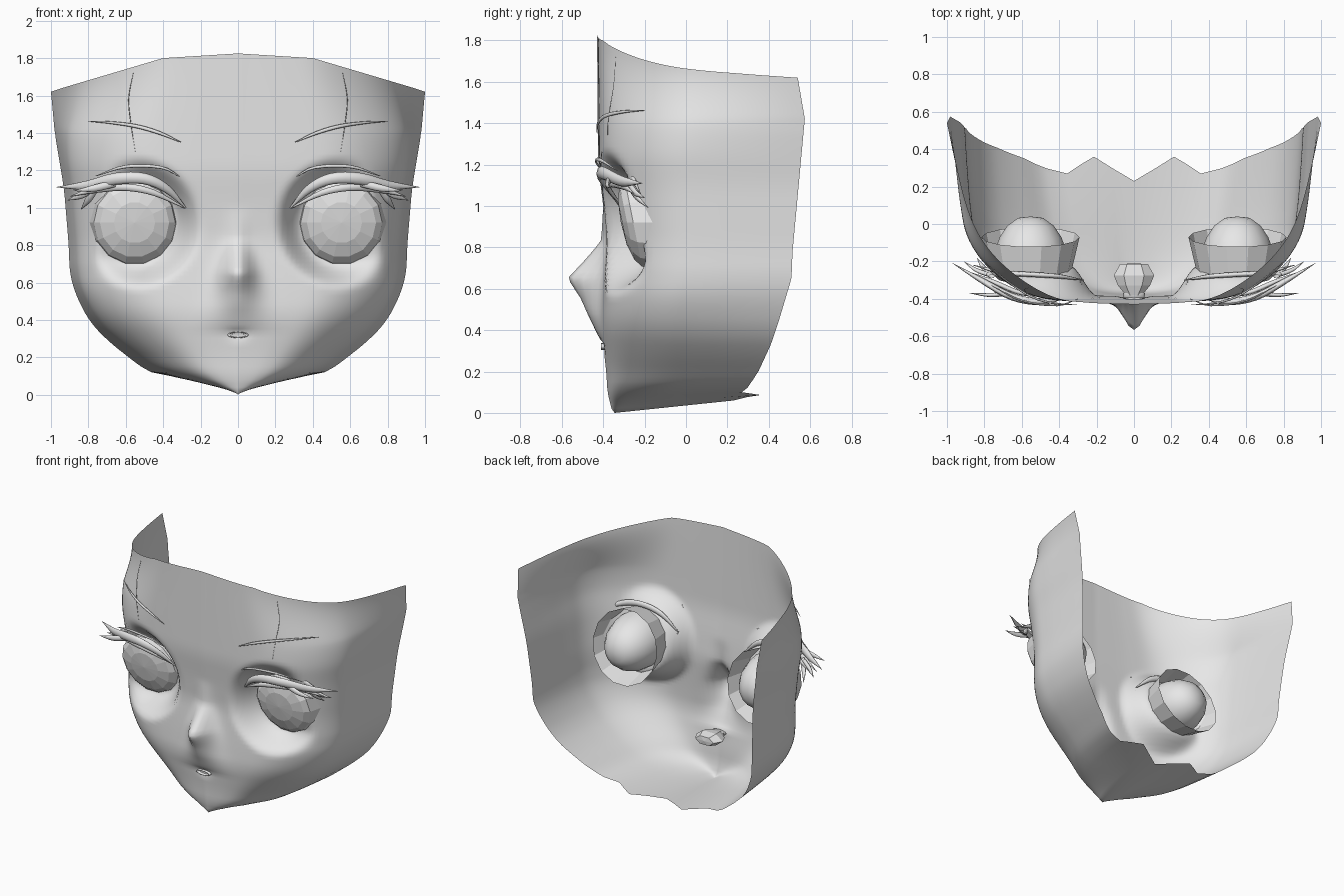
import bpy, bmesh, math
from mathutils import Vector

if "Cube" in bpy.data.objects:
    bpy.data.objects.remove(bpy.data.objects["Cube"])

GREY = (0.8, 0.8, 0.8, 1)
plaster = bpy.data.materials.new("plain grey")
plaster.use_nodes = True
plaster.diffuse_color = GREY
plaster.node_tree.nodes["Principled BSDF"].inputs["Base Color"].default_value = GREY


def finish(name, bm, smooth=True, mirror=True):
    bmesh.ops.remove_doubles(bm, verts=bm.verts, dist=0.0004)
    bmesh.ops.recalc_face_normals(bm, faces=bm.faces)
    for f in bm.faces:
        f.smooth = smooth
    me = bpy.data.meshes.new(name)
    bm.to_mesh(me)
    bm.free()
    me.materials.append(plaster)
    ob = bpy.data.objects.new(name, me)
    bpy.context.collection.objects.link(ob)
    if mirror:
        m = ob.modifiers.new("mirror", 'MIRROR')
        m.merge_threshold = 0.002


def bridge(bm, rows, closed):
    n = len(rows[0])
    for a, b in zip(rows, rows[1:]):
        for j in range(n if closed else n - 1):
            k = (j + 1) % n
            bm.faces.new((a[j], a[k], b[k], b[j]))


def lathe(name, centre, profile, seg, squash=1, shear=0, **kw):
    """Rings of (y, radius) around an axis that runs front to back."""
    bm = bmesh.new()
    c = Vector(centre)
    rows = []
    for y, r in profile:
        ring = []
        for i in range(seg):
            a = math.tau * i / seg
            z = r * math.sin(a) * squash
            ring.append(bm.verts.new(c + Vector((r * math.cos(a), y - shear * z, z))))
        rows.append(ring)
    bridge(bm, rows, True)
    finish(name, bm, **kw)


def spline(pts, t):
    """Catmull-Rom through evenly spaced values."""
    i = min(int(t), len(pts) - 2)
    f = t - i
    p1, p2 = pts[i], pts[i + 1]
    p0 = pts[i - 1] if i else p1 * 2 - p2
    p3 = pts[i + 2] if i + 2 < len(pts) else p2 * 2 - p1
    return p1 + (p2 - p0) * (f / 2) + (p0 * 2 - p1 * 5 + p2 * 4 - p3) * (f * f / 2) \
        + (p1 * 3 - p0 - p2 * 3 + p3) * (f ** 3 / 2)


def strand(name, pts, radii, flat=0.6, sub=4):
    """Tapered, slightly flattened tube along a path."""
    bm = bmesh.new()
    pts = [Vector(p) for p in pts]
    rows = []
    n = (len(pts) - 1) * sub
    for i in range(n + 1):
        t = i / sub
        p = spline(pts, t)
        d = (spline(pts, min(t + 0.05, n / sub)) - spline(pts, max(t - 0.05, 0))).normalized()
        up = d.cross(Vector((0, 1, 0))).normalized()
        out = d.cross(up)
        r = max(spline(radii, t), 0.001)
        rows.append([bm.verts.new(p + up * r * math.cos(a) + out * r * flat * math.sin(a))
                     for a in (math.tau * k / 8 for k in range(8))])
    bridge(bm, rows, True)
    finish(name, bm)


def lin(table, x):
    if x <= table[0][0]:
        return table[0][1]
    for (a, va), (b, vb) in zip(table, table[1:]):
        if x <= b:
            return va + (vb - va) * (x - a) / (b - a)
    return table[-1][1]


def soft(table, z):
    """Table lookup averaged over a window that closes at the bottom and top."""
    h = min(.025, z / 8, (1.82 - z) / 3)
    return sum(lin(table, z + h * i) for i in range(-2, 3)) / 5


def ease(a, b, x):
    t = min(max((x - a) / (b - a), 0), 1)
    return t * t * (3 - 2 * t)


# Face shell: horizontal sections, keyed by height
WIDTH = [(0, 0), (.04, .22), (.08, .36), (.12, .48), (.2, .585), (.3, .71), (.4, .8),
         (.54, .87), (.65, .9), (.8, .905), (1.1, .93), (1.4, .98), (1.82, 1)]
BACK = [(0, .23), (.04, .36), (.08, .27), (.2, .35), (.33, .41), (.45, .45),
        (.65, .51), (.78, .515), (1.43, .575), (1.82, .54)]
FRONT = [(0, -.345), (.02, -.36), (.1, -.38), (.2, -.385), (.32, -.4), (.43, -.415),
         (.65, -.4), (.83, -.385), (1, -.4), (1.2, -.425), (1.82, -.43)]
NOSE = [(.33, 0), (.43, .04), (.55, .1), (.65, .172), (.74, .095), (.83, .025), (1, 0)]
NOSE_WIDTH = [(.35, .16), (.5, .11), (.65, .08), (.85, .05)]
TOP = [(0, 1.825), (.4, 1.8), (.94, 1.64), (1, 1.62)]
X_RIM = [0, .25, .41, .56, .71, .82, .89, .95, 1]
X_CHEEK = [0, .32, .54, .71, .85, .935, .965, .985, 1]
Y_FACE = [0, .01, .035, .11, .23, .37, .53, .76, 1]
Y_CHIN = [0, .02, .06, .14, .26, .4, .56, .78, 1]
EYE = Vector((.553, 0, .92))


def shell_point(z0, k):
    cheek = ease(1.85, 1.2, z0) * ease(-.1, .6, z0)
    chin = ease(.6, .05, z0)
    fx = spline(X_RIM, k) * (1 - cheek) + spline(X_CHEEK, k) * cheek
    fy = spline(Y_FACE, k) * (1 - chin) + spline(Y_CHIN, k) * chin
    x = max(fx * soft(WIDTH, z0), 0)
    yf = soft(FRONT, z0)
    y = yf + (lin(BACK, z0) - yf) * fy
    z = z0 + .06 * fy * ease(.13, 0, z0)
    if z0 > 1.4:
        z = 1.4 + (z0 - 1.4) * (lin(TOP, x) - 1.4) / .42
    # nose ridge and mouth dent
    y -= lin(NOSE, z0) * math.exp(-(x / lin(NOSE_WIDTH, z0)) ** 2)
    y += .02 * math.exp(-(x / .05) ** 2 - ((z - .32) / .018) ** 2)
    # eye socket
    d = math.hypot(x - EYE.x, z - EYE.z)
    target = -.23 - .22 * max(z - EYE.z, -.2)
    if y < target:
        y += (target - y) * ease(.36, .21, d)
    return Vector((x, y, z))


bm = bmesh.new()
heights = [0, .02, .04, .06, .08, .12] + [.15 + .0253 * i for i in range(66)] + [1.82]
steps = [i / 10 for i in range(30)] + [3 + i / 5 for i in range(26)]
rows = [[bm.verts.new(shell_point(z, k)) for k in steps] for z in heights]
bridge(bm, rows, False)
holes = [f for f in bm.faces if (f.calc_center_median() - EYE).xz.length < .18]
bmesh.ops.delete(bm, geom=holes, context='FACES')
finish("face_shell", bm)

# Eyes: faceted cup with a rounded back
lathe("eye_cup", EYE, [(-.315, 0), (-.308, .11), (-.285, .185), (-.255, .218), (-.07, .262)],
      14, shear=.2, smooth=False)
lathe("eye_back", EYE, [(-.22, .2), (-.14, .19), (-.07, .165), (-.01, .125), (.03, .07), (.04, 0)],
      16, shear=.1)

# Upper lids and lashes
strand("upper_lash", [(.28, -.32, 1), (.38, -.385, 1.1), (.5, -.415, 1.155), (.65, -.39, 1.155),
                      (.8, -.31, 1.12), (.97, -.21, 1.11)], [.004, .022, .03, .032, .026, .001])
strand("lower_lash_layer", [(.285, -.31, 1), (.45, -.37, 1.08), (.6, -.37, 1.11),
                            (.75, -.31, 1.1), (.9, -.25, 1.06)], [.004, .016, .02, .02, .001])
strand("inner_lid", [(.27, -.3, 1.02), (.4, -.28, 1.13), (.55, -.27, 1.165),
                     (.7, -.26, 1.14), (.86, -.22, 1.06)], [.004, .02, .022, .02, .003])
strand("lid_crease", [(.3, -.4, 1.16), (.41, -.435, 1.215), (.6, -.41, 1.22), (.76, -.33, 1.17)],
       [.002, .008, .009, .002])
for tip, root in (((.88, -.37, 1.09), (.66, -.37, 1.13)), ((.84, -.18, .99), (.76, -.28, 1.11)),
                  ((.91, -.2, 1.04), (.78, -.27, 1.1))):
    a, b = Vector(root), Vector(tip)
    strand("lash_spike", [a, (a + b) / 2 - Vector((0, .01, .006)), b], [.02, .018, .001])

# Brows and fine forehead strands
strand("brow", [(.305, -.43, 1.35), (.42, -.425, 1.4), (.545, -.39, 1.436),
                (.68, -.305, 1.455), (.8, -.2, 1.463)], [.002, .009, .01, .007, .002])
strand("forehead_strand", [(.56, -.34, 1.72), (.585, -.35, 1.58), (.57, -.375, 1.43),
                           (.55, -.38, 1.3)], [.001, .002, .002, .001])

# Mouth: lip ring and the pocket behind it
lathe("lips", (0, -.4, .32), [(.03, .058), (-.012, .056), (-.012, .046), (.03, .04)],
      12, squash=.3, mirror=False)
lathe("mouth_pocket", (0, -.3, .32),
      [(-.09, .035), (-.03, .085), (.025, .108), (.085, .075), (.09, 0)],
      6, squash=.45, smooth=False, mirror=False)
